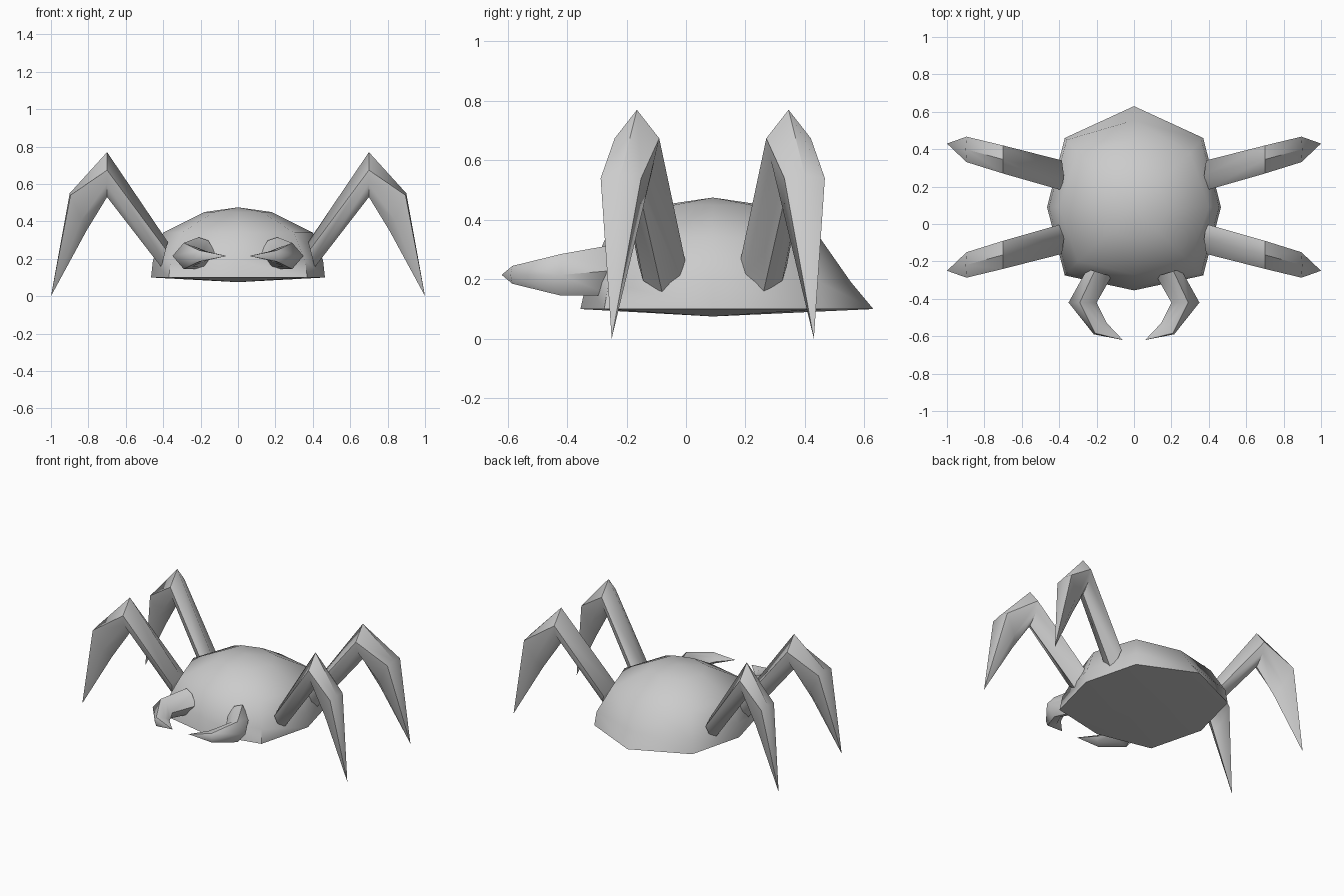
import bpy, bmesh, math
from mathutils import Vector

if "Cube" in bpy.data.objects:
    bpy.data.objects.remove(bpy.data.objects["Cube"])

MID_Y = 0.09  # body centre line, front and rear legs mirror about it

grey = bpy.data.materials.new("shell_grey")
grey.diffuse_color = (0.6, 0.6, 0.6, 1)
grey.use_nodes = True
grey.node_tree.nodes["Principled BSDF"].inputs["Base Color"].default_value = grey.diffuse_color


def make_part(name, rings, angle=60):
    """Skin a list of rings; one-point rings become tips, open ends are capped."""
    bm = bmesh.new()
    loops = [[bm.verts.new(p) for p in ring] for ring in rings]
    for a, b in zip(loops, loops[1:]):
        n = max(len(a), len(b))
        for i in range(n):
            j = (i + 1) % n
            if len(a) == 1:
                bm.faces.new((a[0], b[i], b[j]))
            elif len(b) == 1:
                bm.faces.new((a[i], a[j], b[0]))
            else:
                bm.faces.new((a[i], a[j], b[j], b[i]))
    for end in (loops[0], loops[-1]):
        if len(end) > 2:
            bm.faces.new(end)
    bmesh.ops.recalc_face_normals(bm, faces=bm.faces)
    mesh = bpy.data.meshes.new(name)
    bm.to_mesh(mesh)
    bm.free()
    obj = bpy.data.objects.new(name, mesh)
    bpy.context.collection.objects.link(obj)
    mesh.materials.append(grey)
    bpy.ops.object.select_all(action='DESELECT')
    obj.select_set(True)
    bpy.context.view_layer.objects.active = obj
    bpy.ops.object.shade_smooth_by_angle(angle=math.radians(angle))


def limb_ring(outer, inner, side, half, t):
    """Six-sided section between an outer and an inner point."""
    o, i, s = Vector(outer), Vector(inner), Vector(side) * half
    hi, lo = i.lerp(o, t), i.lerp(o, 0.3)
    return [o, hi + s, lo + s * 0.8, i, lo - s * 0.8, hi - s]


def body_ring(half_x, diag_x, front, front_diag, back_diag, back, z):
    """Eight-sided body section, from the back point round to the front."""
    return [(0, back, z), (diag_x, back_diag, z), (half_x, MID_Y, z),
            (diag_x, front_diag, z), (0, front, z), (-diag_x, front_diag, z),
            (-half_x, MID_Y, z), (-diag_x, back_diag, z)]


# Domed body with a pointed tail rim
make_part("body", [
    [(0, MID_Y, 0.075)],
    body_ring(0.465, 0.37, -0.355, -0.275, 0.46, 0.63, 0.10),
    body_ring(0.455, 0.36, -0.335, -0.26, 0.45, 0.555, 0.19),
    body_ring(0.40, 0.30, -0.27, -0.20, 0.38, 0.45, 0.34),
    body_ring(0.18, 0.13, -0.08, -0.04, 0.22, 0.26, 0.45),
    [(0, MID_Y, 0.475)]])

# Four legs: hip, knee, shin and pointed foot
for sx, side in ((-1, "left"), (1, "right")):
    for sy, end in ((1, "front"), (-1, "rear")):
        def at(x, y, z):
            return (sx * x, MID_Y + sy * (y - MID_Y), z)
        across = (0, 1, 0)
        make_part(f"{end}_{side}_leg", [
            limb_ring(at(0.375, -0.08, 0.29), at(0.41, -0.08, 0.155), across, 0.08, 0.7),
            limb_ring(at(0.70, -0.165, 0.77), at(0.70, -0.165, 0.53), across, 0.075, 0.6),
            limb_ring(at(0.90, -0.22, 0.55), at(0.81, -0.20, 0.35), across, 0.068, 0.95),
            [at(1.0, -0.25, 0.0)]])

# Pair of curved pincers
for sx, side in ((-1, "left"), (1, "right")):
    def flat(x, y, z=0.215):
        return (sx * x, y, z)
    up = (0, 0, 1)
    make_part(f"{side}_pincer", [
        limb_ring(flat(0.25, -0.24, 0.23), flat(0.12, -0.28, 0.23), up, 0.085, 0.7),
        limb_ring(flat(0.35, -0.42), flat(0.20, -0.42), up, 0.07, 0.6),
        limb_ring(flat(0.215, -0.59), flat(0.145, -0.53), up, 0.03, 0.9),
        [flat(0.06, -0.62)]])
